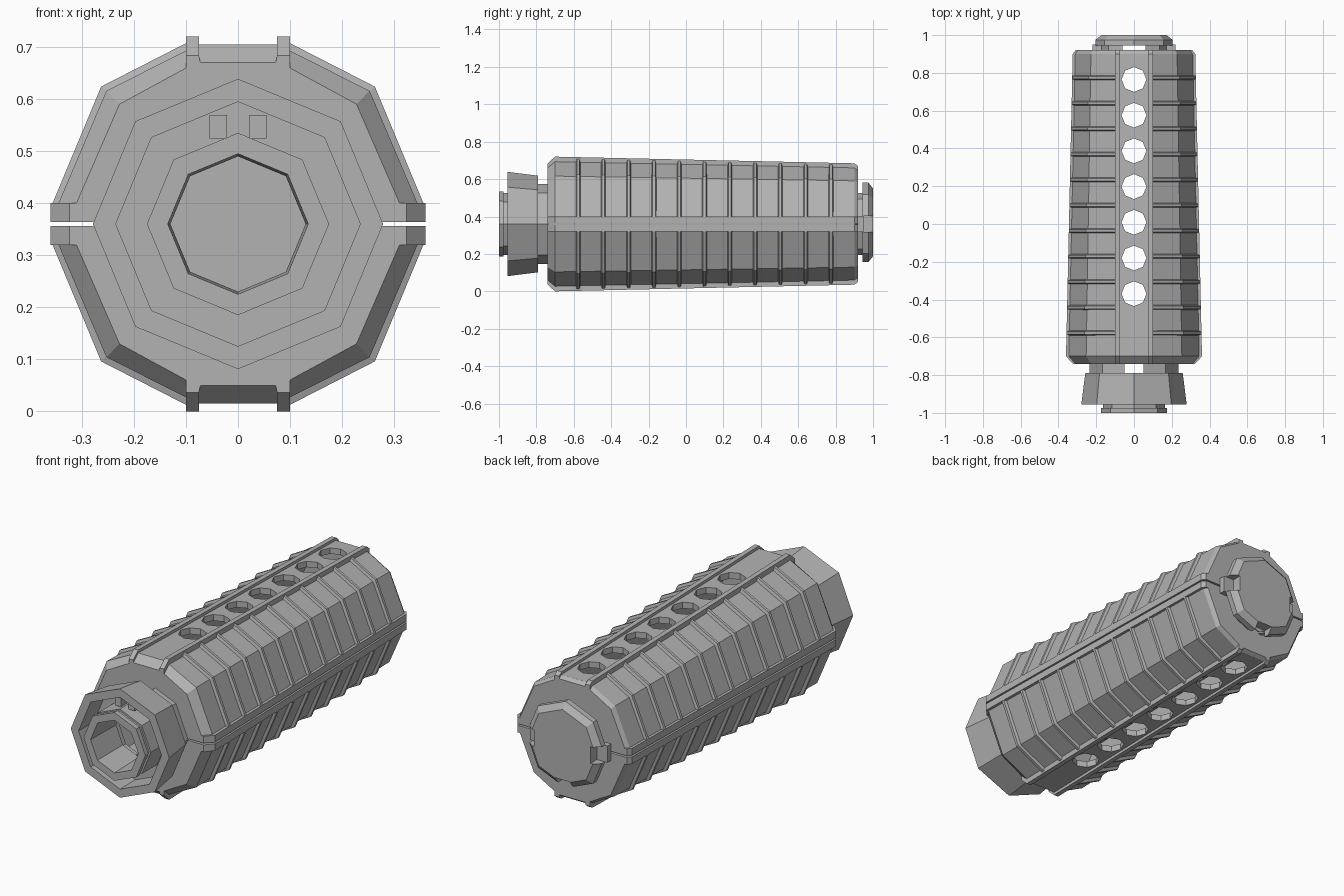
import bpy, bmesh, math
from mathutils import Matrix, Vector

if "Cube" in bpy.data.objects:
    bpy.data.objects.remove(bpy.data.objects["Cube"])

CZ = 0.36  # height of the long axis
mat = bpy.data.materials.new("grey polymer")
mat.diffuse_color = (0.45, 0.45, 0.45, 1)
mat.use_nodes = True
mat.node_tree.nodes["Principled BSDF"].inputs["Base Color"].default_value = mat.diffuse_color


def finish(name, bm):
    bmesh.ops.recalc_face_normals(bm, faces=bm.faces)
    me = bpy.data.meshes.new(name)
    bm.to_mesh(me)
    bm.free()
    ob = bpy.data.objects.new(name, me)
    bpy.context.collection.objects.link(ob)
    me.materials.append(mat)
    return ob


def lathe(name, profile, n=8):
    """Revolve a closed (radius, y) profile around the long axis."""
    bm = bmesh.new()
    rings = []
    for i in range(n):
        a = math.tau * i / n
        rings.append([bm.verts.new((r * math.cos(a), y, CZ + r * math.sin(a))) for r, y in profile])
    k = len(profile)
    for i in range(n):
        a, b = rings[i], rings[(i + 1) % n]
        for j in range(k):
            bm.faces.new((a[j], b[j], b[(j + 1) % k], a[(j + 1) % k]))
    bmesh.ops.remove_doubles(bm, verts=bm.verts, dist=1e-5)
    return finish(name, bm)


def boxes(name, items):
    """Several boxes, each (centre, size), in one object."""
    bm = bmesh.new()
    for c, s in items:
        m = Matrix.Translation(Vector(c)) @ Matrix.Diagonal((*s, 1))
        bmesh.ops.create_cube(bm, size=1, matrix=m)
    return finish(name, bm)


def cut(ob, cutter):
    mod = ob.modifiers.new("cut", "BOOLEAN")
    mod.operation, mod.solver, mod.object = "DIFFERENCE", "EXACT", cutter
    bpy.context.view_layer.objects.active = ob
    bpy.ops.object.modifier_apply(modifier=mod.name)
    cutter.hide_render = True
    cutter.hide_viewport = True


def taper(y):
    return 1 - 0.1 * (y + 0.70) / 1.62


# Handguard half shells: flanged half profile lofted along the axis
OUTER = [(.36, .004), (.36, .04), (.345, .04), (.253, .256), (.1, .333),
         (.1, .36), (.075, .36), (.075, .345)]
INNER = [(.32, .004), (.32, .03), (.235, .235), (.08, .312)]
STATIONS = [(-.74, .90, .62), (-.70, 1, .62), (-.699, 1, 1),
            (.899, taper(.9), taper(.9)), (.90, taper(.9), .58), (.92, .86, .58)]


def section(so, si):
    o = [(x * so if x > .11 else x, z * so if z > .05 else z) for x, z in OUTER]
    i = [(x * si, z * si if z > .01 else z) for x, z in INNER]
    full = lambda p: p + [(-x, z) for x, z in reversed(p)]
    return full(o), full(i)


def half_shell(name, sign):
    bm = bmesh.new()
    rows = []
    for y, so, si in STATIONS:
        rows.append([[bm.verts.new((x, y, CZ + sign * z)) for x, z in p] for p in section(so, si)])
    for a, b in zip(rows, rows[1:]):
        la, lb = a[0] + a[1][::-1], b[0] + b[1][::-1]
        for j in range(len(la)):
            k = (j + 1) % len(la)
            bm.faces.new((la[j], la[k], lb[k], lb[j]))
    # flat end faces, split into strips between outer and inner profile
    link = [0, 1, 1, 2, 3, 3, 3, 3]
    link = link + [7 - i for i in reversed(link)]
    for o, i in (rows[0], rows[-1]):
        for j in range(15):
            f = [o[j], o[j + 1], i[link[j + 1]]]
            if link[j] != link[j + 1]:
                f.append(i[link[j]])
            bm.faces.new(f)
    return finish(name, bm)


# Vent holes through both channels
bm = bmesh.new()
for i in range(7):
    bmesh.ops.create_cone(bm, cap_ends=True, segments=8, radius1=.066, radius2=.066, depth=1.2,
                          matrix=Matrix.Translation((0, .765 - .189 * i, CZ)))
holes = finish("vent_hole_cutter", bm)
for name, sign in (("upper_handguard", 1), ("lower_handguard", -1)):
    cut(half_shell(name, sign), holes)

# Grip ribs across the slanted panels of all four quarters
LOW = [(.1, .325), (.25, .252), (.340, .04)]
HIGH = [(.1, .35), (.265, .266), (.359, .04)]
bm = bmesh.new()
for n in range(11):
    yc = -.577 + .1352 * n
    for sx in (1, -1):
        for sz in (1, -1):
            strips = []
            for dy, pts in ((-.014, LOW), (-.007, HIGH), (.007, HIGH), (.014, LOW)):
                s = taper(yc + dy)
                strips.append([bm.verts.new((sx * (x * s if x > .11 else x), yc + dy,
                                             CZ + sz * (z * s if z > .05 else z))) for x, z in pts])
            for r in range(4):
                a, b = strips[r], strips[(r + 1) % 4]
                for j in range(2):
                    bm.faces.new((a[j], a[j + 1], b[j + 1], b[j]))
            for e in (0, 2):
                bm.faces.new([st[e] for st in strips])
finish("grip_ribs", bm)

# Front ring assembly: tapered slip ring, barrel nut tube, split retaining collar
lathe("slip_ring", [(.235, -.955), (.279, -.955), (.258, -.79), (.17, -.79), (.17, -.83), (.235, -.83)])
lathe("nut_tube", [(.135, -1), (.175, -1), (.175, -.975), (.165, -.975), (.165, -.955),
                   (.175, -.955), (.175, -.80), (.13, -.80)])
collar = lathe("retaining_collar", [(.17, -.795), (.235, -.795), (.235, -.735), (.17, -.735)])
cut(collar, boxes("collar_gap_cutter", [((0, -.764, CZ), (.10, .052, .7))]))

# Spring clip ends at the top of the ring recess
boxes("spring_clip_ends", [((s * .038, -.87, CZ + .187), (.034, .09, .045)) for s in (1, -1)])

# Rear cap with notches at both sides and the bottom
cap = lathe("rear_cap", [(0, .945), (.222, .945), (.222, .975), (.19, 1), (0, 1)])
cut(cap, boxes("cap_notch_cutter", [((s * .23, .97, CZ), (.14, .2, .085)) for s in (1, -1)]
               + [((0, .97, CZ - .22), (.085, .2, .10))]))
boxes("cap_side_tabs", [((s * .175, .935, CZ), (.09, .03, .085)) for s in (1, -1)])

# Short neck between cap and handguard
neck = lathe("rear_neck", [(.15, .90), (.19, .90), (.19, .95), (.15, .95)])
cut(neck, boxes("neck_gap_cutter", [((0, .932, CZ), (.12, .025, .7))]))
